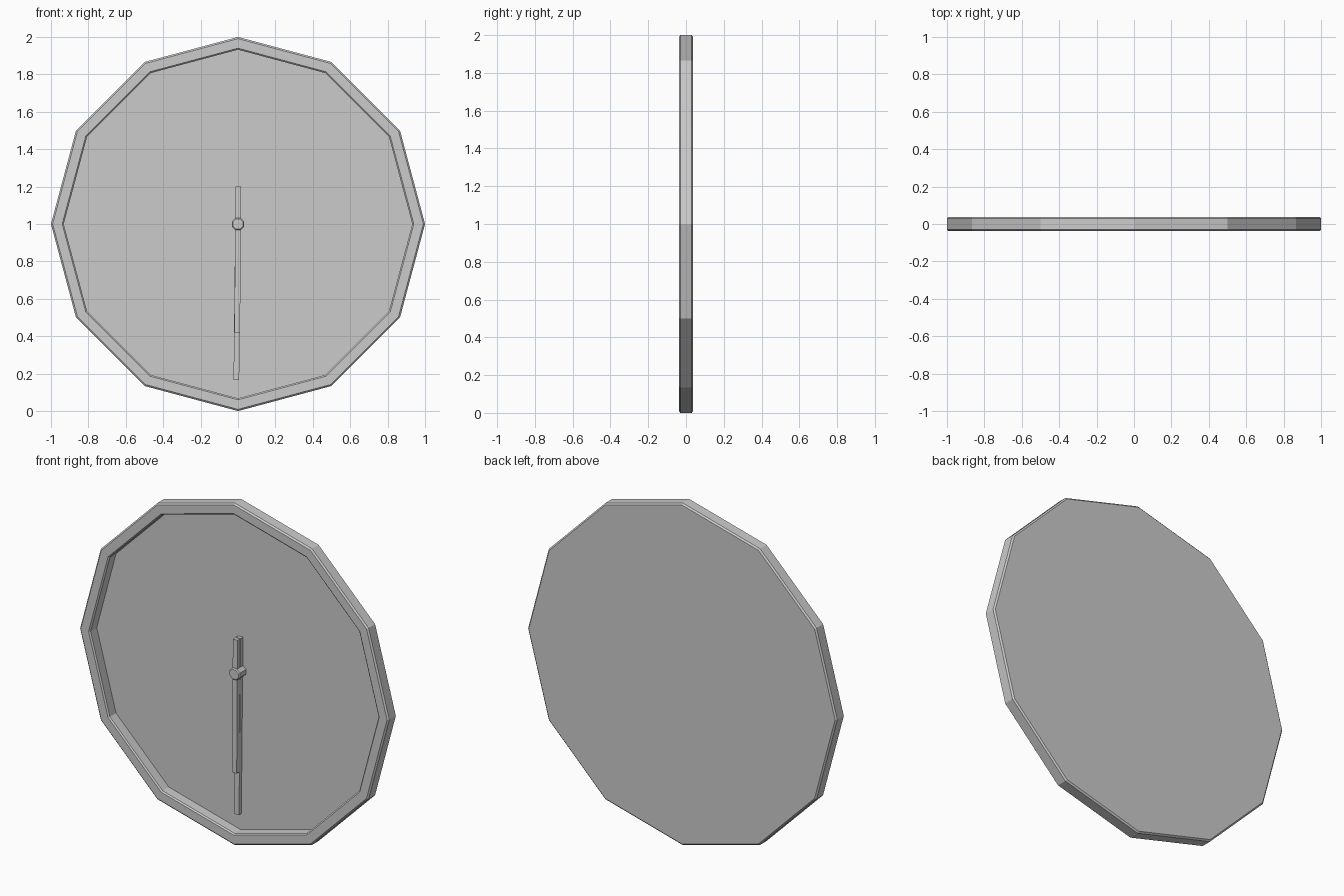
import bpy, bmesh, math
from mathutils import Matrix

if "Cube" in bpy.data.objects:
    bpy.data.objects.remove(bpy.data.objects["Cube"])


def finish(name, bm):
    bmesh.ops.remove_doubles(bm, verts=bm.verts, dist=1e-6)
    bmesh.ops.recalc_face_normals(bm, faces=bm.faces)
    me = bpy.data.meshes.new(name)
    bm.to_mesh(me)
    bm.free()
    ob = bpy.data.objects.new(name, me)
    bpy.context.collection.objects.link(ob)
    ob.location.z = 1
    return ob


def lathe(name, profile, sides, offset=0.0):
    """Turn a (radius, y) profile around the y axis, capping both ends."""
    bm = bmesh.new()
    rings = []
    for r, y in profile:
        rings.append([bm.verts.new((r * math.cos(offset + 2 * math.pi * i / sides), y,
                                    r * math.sin(offset + 2 * math.pi * i / sides)))
                      for i in range(sides)])
    for a, b in zip(rings, rings[1:]):
        for i in range(sides):
            j = (i + 1) % sides
            bm.faces.new((a[i], a[j], b[j], b[i]))
    bm.faces.new(rings[0])
    bm.faces.new(rings[-1])
    return finish(name, bm)


def hand(name, bottom, top, width, y0, y1, tilt):
    bm = bmesh.new()
    bmesh.ops.create_cube(bm, size=1)
    bm.transform(Matrix.Rotation(math.radians(tilt), 4, 'Y')
                 @ Matrix.Translation((0, (y0 + y1) / 2, (bottom + top) / 2))
                 @ Matrix.Diagonal((width, y1 - y0, top - bottom, 1)))
    return finish(name, bm)


# Twelve-sided case: flat back, chamfered rim, recessed dial
lathe("clock_case", [
    (0.991, 0.038), (1.0, 0.030), (1.0, -0.030), (0.991, -0.038),
    (0.940, -0.038), (0.932, -0.031), (0.932, 0.026)], 12)

# Hands, stacked one over the other with short tails
hand("minute_hand", -0.835, 0.20, 0.030, 0.000, 0.022, 0.6)
hand("hour_hand", -0.58, 0.20, 0.030, -0.028, -0.004, 0.4)

# Centre pin
lathe("centre_pin", [(0.036, 0.027), (0.036, -0.031), (0.030, -0.037)], 8, math.pi / 8)
